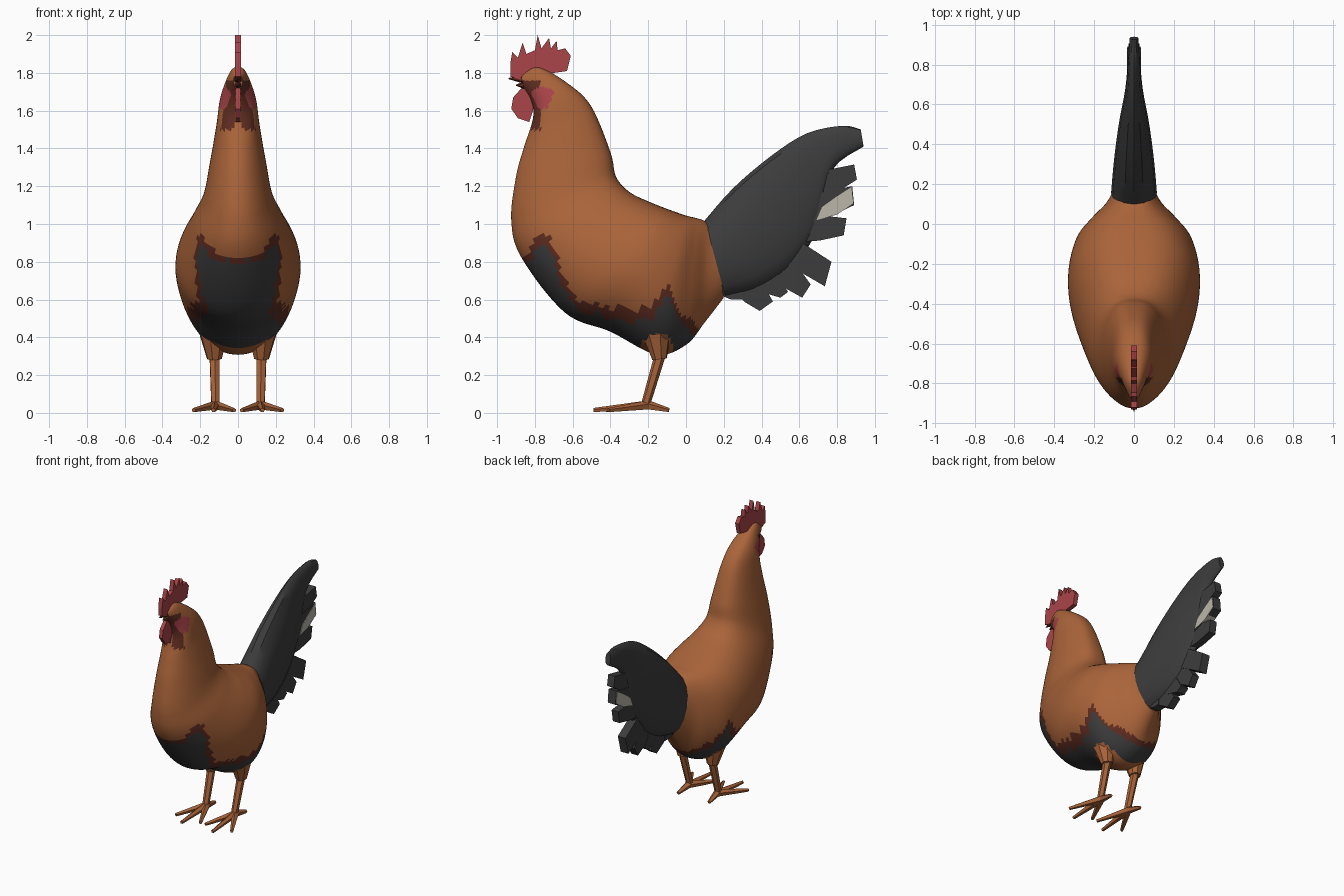
import bpy, bmesh, math
from mathutils import Vector

cube = bpy.data.objects.get("Cube")
if cube:
    bpy.data.objects.remove(cube, do_unlink=True)


def material(name, r, g, b):
    m = bpy.data.materials.new(name)
    m.use_nodes = True
    m.diffuse_color = (r, g, b, 1)
    node = next(n for n in m.node_tree.nodes if n.type == 'BSDF_PRINCIPLED')
    node.inputs["Base Color"].default_value = (r, g, b, 1)
    node.inputs["Roughness"].default_value = 0.9
    return m


ORANGE = material("orange_feather", .40, .127, .042)
BROWN = material("dark_brown", .115, .026, .015)
BLACK = material("black_feather", .046, .046, .046)
RED = material("comb_red", .40, .058, .065)
PALE = material("pale_feather", .50, .47, .40)


def finish(name, bm, mats, rule=None, angle=35):
    """Turn a bmesh into a shaded object, colouring faces by an optional rule."""
    bmesh.ops.recalc_face_normals(bm, faces=bm.faces)
    if rule:
        for f in bm.faces:
            f.material_index = rule(f.calc_center_median())
    mesh = bpy.data.meshes.new(name)
    bm.to_mesh(mesh)
    bm.free()
    for m in mats:
        mesh.materials.append(m)
    ob = bpy.data.objects.new(name, mesh)
    bpy.context.scene.collection.objects.link(ob)
    bpy.ops.object.select_all(action='DESELECT')
    ob.select_set(True)
    bpy.context.view_layer.objects.active = ob
    bpy.ops.object.shade_smooth_by_angle(angle=math.radians(angle))
    return ob


def spline(a, b, c, d, t):
    return [(2 * q + (r - p) * t + (2 * p - 5 * q + 4 * r - s) * t * t
             + (3 * q - p - 3 * r + s) * t ** 3) / 2 for p, q, r, s in zip(a, b, c, d)]


def loft(name, sections, ring, steps, mats, rule=None, fullness=.75):
    """Skin rings given as (back y, back z, front y, front z, half width)."""
    n, rows = len(sections), []
    for i in range(n - 1):
        quad = [sections[max(0, min(n - 1, i + k))] for k in (-1, 0, 1, 2)]
        rows += [spline(*quad, j / steps) for j in range(steps)]
    rows.append(sections[-1])
    bm, rings = bmesh.new(), []
    for y1, z1, y2, z2, w in rows:
        loop = []
        for k in range(ring):
            c, s = math.cos(math.tau * k / ring), math.sin(math.tau * k / ring)
            x = math.copysign(abs(s) ** (fullness if c > 0 else 1), s) * w
            loop.append(bm.verts.new((x, (y1 + y2 + c * (y1 - y2)) / 2,
                                      (z1 + z2 + c * (z1 - z2)) / 2)))
        rings.append(loop)
    for a, b in zip(rings, rings[1:]):
        for k in range(ring):
            j = (k + 1) % ring
            bm.faces.new((a[k], a[j], b[j], b[k]))
    bm.faces.new(rings[0])
    bm.faces.new(rings[-1])
    return finish(name, bm, mats, rule)


def plate(name, outline, half, mat):
    """Flat upright plate from a (y, z) outline."""
    bm = bmesh.new()
    face = bm.faces.new([bm.verts.new((-half, y, z)) for y, z in outline])
    out = bmesh.ops.extrude_face_region(bm, geom=[face])
    for v in out["geom"]:
        if isinstance(v, bmesh.types.BMVert):
            v.co.x = half
    bmesh.ops.triangulate(bm, faces=[f for f in bm.faces if len(f.verts) > 4])
    return finish(name, bm, [mat], angle=20)


def limb(name, start, end, r1, r2, mat, sides=6):
    """Tapered rod between two points."""
    a, b = Vector(start), Vector(end)
    bm = bmesh.new()
    bmesh.ops.create_cone(bm, cap_ends=True, segments=sides, radius1=r1,
                          radius2=r2, depth=(b - a).length)
    mat4 = (b - a).to_track_quat('Z', 'Y').to_matrix().to_4x4()
    mat4.translation = (a + b) / 2
    bm.transform(mat4)
    return finish(name, bm, [mat])


# Plumage boundary on the breast and belly
BELLY = [(-.93, .80), (-.86, .81), (-.82, .87), (-.78, .97), (-.72, .92), (-.66, .77),
         (-.60, .61), (-.35, .55), (-.19, .55), (-.10, .68), (-.02, .54), (.06, .44), (.14, .4)]


def body_colour(p):
    y, z = p.y, p.z
    if z > 1.5:
        if math.hypot(y + .76, z - 1.67) < .055 + .01 * math.sin(60 * z):
            return 3
        return 1 if y < -.77 and z < 1.76 and abs(p.x) > .015 else 0
    if math.hypot(y + .15, z - .34) < .08:
        return 0
    for (y1, z1), (y2, z2) in zip(BELLY, BELLY[1:]):
        if y1 <= y < y2:
            edge = z1 + (z2 - z1) * (y - y1) / (y2 - y1)
            edge += .012 * math.sin(50 * y) + .01 * math.sin(90 * y + 30 * p.x)
            gap = .02 if y < -.85 else .06
            return 2 if z < edge - gap else 1 if z < edge else 0
    return 0


# Head, neck and body in one skin
loft("body", [
    (-.87, 1.79, -.86, 1.72, .025), (-.78, 1.83, -.82, 1.65, .055),
    (-.62, 1.74, -.81, 1.56, .095), (-.50, 1.62, -.86, 1.40, .115),
    (-.40, 1.38, -.90, 1.25, .15), (-.37, 1.25, -.925, 1.02, .185),
    (-.30, 1.17, -.87, .82, .245), (-.20, 1.12, -.64, .53, .315),
    (-.10, 1.08, -.40, .43, .33), (0, 1.045, -.16, .31, .29),
    (.06, 1.03, 0, .36, .21), (.11, 1.01, .10, .48, .14),
    (.15, .97, .20, .61, .10)], 72, 8, [ORANGE, BROWN, BLACK, RED], body_colour)

# Beak, comb and wattle
for label, tip, root in (("upper", 1.77, 1.765), ("lower", 1.735, 1.735)):
    limb(label + "_beak", (0, -.83, root), (0, -.94 if label == "upper" else -.9, tip),
         .03, .003, BROWN)
plate("comb", [(-.93, 1.78), (-.93, 1.85), (-.92, 1.91), (-.89, 1.88), (-.865, 1.96),
               (-.845, 1.90), (-.80, 1.92), (-.785, 2.0), (-.765, 1.93), (-.725, 1.985),
               (-.715, 1.93), (-.685, 1.97), (-.68, 1.92), (-.64, 1.93), (-.61, 1.89),
               (-.63, 1.81), (-.70, 1.80), (-.78, 1.80), (-.86, 1.76)], .016, RED)
plate("wattle", [(-.87, 1.72), (-.915, 1.67), (-.925, 1.61), (-.89, 1.56), (-.83, 1.54),
                 (-.81, 1.60), (-.80, 1.70)], .014, RED)

# Tail: lens-shaped core ending in the top feather
loft("tail_core", [
    (.10, 1.02, .21, .61, .115), (.25, 1.19, .40, .66, .10),
    (.45, 1.36, .57, .78, .075), (.64, 1.48, .70, .98, .045),
    (.83, 1.52, .77, 1.28, .032), (.925, 1.50, .94, 1.41, .022)], 16, 4, [BLACK], None, .9)

# Loose tail feathers: root centre, then the tip edge
FEATHERS = [((.50, 1.12), (.89, 1.315), (.905, 1.235)),
            ((.48, 1.02), (.88, 1.20), (.89, 1.10)),
            ((.45, .97), (.85, 1.03), (.835, .94)),
            ((.45, .92), (.77, .80), (.735, .67)),
            ((.38, .87), (.66, .68), (.615, .61)),
            ((.28, .82), (.54, .64), (.50, .61)),
            ((.24, .76), (.46, .59), (.39, .54)),
            ((.18, .76), (.30, .60), (.24, .60))]
for i, (root, upper, lower) in enumerate(FEATHERS):
    r, u, l = Vector(root), Vector(upper), Vector(lower)
    d = ((u + l) / 2 - r).normalized()
    side = Vector((-d.y, d.x)) * .075
    mid = r.lerp((u + l) / 2, .65)
    plate(f"tail_feather_{i + 1}", [r + side, mid + side * .9, u, l, mid - side * .9, r - side],
          .028 + .004 * (i % 2), BLACK)
plate("pale_feather_patch", [(.69, 1.02), (.72, 1.09), (.79, 1.14), (.875, 1.195),
                             (.885, 1.11), (.80, 1.05)], .036, PALE)

# Legs and feet, mirrored
for side, s in (("left", 1), ("right", -1)):
    limb(side + "_thigh", (s * .13, -.16, .46), (s * .125, -.14, .285), .09, .04, ORANGE, 8)
    limb(side + "_shank", (s * .125, -.13, .33), (s * .12, -.215, .04), .03, .024, ORANGE)
    ankle = (s * .12, -.2, .04)
    toes = {"inner": (.02, -.42), "middle": (.13, -.49), "outer": (.235, -.41), "back": (.13, -.09)}
    for toe, (x, y) in toes.items():
        limb(f"{side}_{toe}_toe", ankle, (s * x, y, .014), .026, .012, ORANGE, 5)
